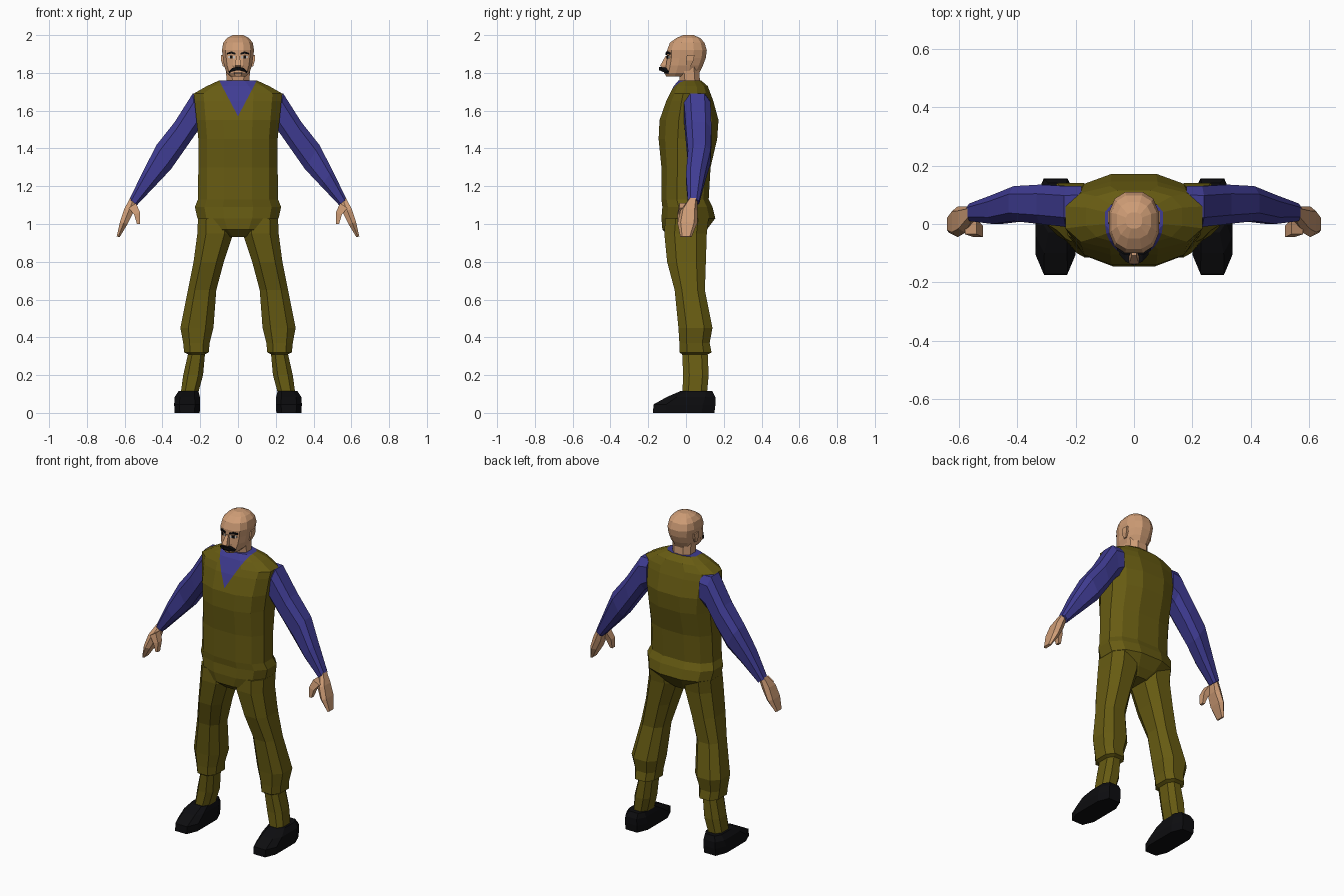
import bpy, bmesh, math
from mathutils import Vector


def material(name, rgb):
    m = bpy.data.materials.new(name)
    m.diffuse_color = (*rgb, 1)
    return m


OLIVE = material("olive_cloth", (0.135, 0.105, 0.006))
BLUE = material("blue_shirt", (0.05, 0.045, 0.29))
SKIN = material("skin", (0.62, 0.335, 0.18))
BLACK = material("black", (0.004, 0.004, 0.005))
WHITE = material("eye_white", (0.6, 0.55, 0.5))


def loft(name, rings, mats, n=8, p=0.8, side=1, edit=None):
    """Skin rings (xa, za, xb, zb, y0, y1): a-b spans the ring in xz, y0-y1 its depth."""
    bm = bmesh.new()
    loops = []

    def soft(t):
        t /= math.cos(math.pi / n)
        return math.copysign(min(1, abs(t)) ** p, t)

    for xa, za, xb, zb, y0, y1 in rings:
        loop = []
        for i in range(n):
            a = 2 * math.pi * (i + 0.5) / n
            u, v = soft(math.cos(a)), soft(math.sin(a))
            loop.append(bm.verts.new((side * ((xa + xb) / 2 + u * (xb - xa) / 2),
                                      (y0 + y1) / 2 + v * (y1 - y0) / 2,
                                      (za + zb) / 2 + u * (zb - za) / 2)))
        loops.append(loop)
    for lo, hi in zip(loops, loops[1:]):
        for i in range(n):
            j = (i + 1) % n
            bm.faces.new((lo[i], lo[j], hi[j], hi[i]))
    bm.faces.new(loops[0])
    bm.faces.new(loops[-1])
    bmesh.ops.recalc_face_normals(bm, faces=bm.faces)
    if edit:
        edit(bm)
    me = bpy.data.meshes.new(name)
    bm.to_mesh(me)
    bm.free()
    for m in mats:
        me.materials.append(m)
    ob = bpy.data.objects.new(name, me)
    bpy.context.collection.objects.link(ob)
    return ob


def level(rows):
    """Centred horizontal rings from (z, half width, y0, y1)."""
    return [(-w, z, w, z, y0, y1) for z, w, y0, y1 in rows]


def flat(rows):
    """Off-centre horizontal rings from (z, x0, x1, y0, y1)."""
    return [(x0, z, x1, z, y0, y1) for z, x0, x1, y0, y1 in rows]


# Vest with a V neck cut into its front
V_LOW, V_SLOPE = 1.57, 0.1 / 0.19


def cut_v_neck(bm):
    for s in (1, -1):
        faces = [f for f in bm.faces if f.calc_center_median().y < 0.02
                 and f.calc_center_median().z > 1.56]
        geom = faces + list({e for f in faces for e in f.edges}) \
            + list({v for f in faces for v in f.verts})
        bmesh.ops.bisect_plane(bm, geom=geom, plane_co=(0, 0, V_LOW),
                               plane_no=Vector((s, 0, -V_SLOPE)).normalized())
    for f in bm.faces:
        c = f.calc_center_median()
        in_v = c.y < 0.03 and abs(c.x) < V_SLOPE * (c.z - V_LOW)
        f.material_index = int(in_v or c.z > 1.755)


loft("vest", level([
    (0.93, 0.07, -0.08, 0.07), (0.97, 0.16, -0.125, 0.11),
    (1.03, 0.215, -0.13, 0.155), (1.09, 0.228, -0.125, 0.14),
    (1.13, 0.212, -0.13, 0.12), (1.30, 0.21, -0.13, 0.13),
    (1.45, 0.21, -0.145, 0.165), (1.55, 0.22, -0.14, 0.172),
    (1.65, 0.23, -0.105, 0.145), (1.69, 0.235, -0.085, 0.13),
    (1.73, 0.165, -0.065, 0.115), (1.76, 0.10, -0.04, 0.08)]),
    [OLIVE, BLUE], n=12, edit=cut_v_neck)

# Neck and head
loft("neck", level([(1.73, 0.06, -0.03, 0.075), (1.83, 0.064, -0.04, 0.07)]), [SKIN])
loft("head", level([
    (1.78, 0.04, -0.105, 0.03), (1.80, 0.06, -0.113, 0.07),
    (1.84, 0.074, -0.105, 0.09), (1.88, 0.08, -0.10, 0.105),
    (1.92, 0.085, -0.10, 0.11), (1.96, 0.078, -0.085, 0.098),
    (1.985, 0.058, -0.05, 0.075), (2.0, 0.028, -0.015, 0.04)]), [SKIN], n=12)
loft("nose", level([(1.825, 0.014, -0.122, -0.09), (1.838, 0.017, -0.137, -0.09),
                    (1.89, 0.008, -0.108, -0.09)]), [SKIN], n=4)
loft("mouth", level([(1.797, 0.02, -0.117, -0.108), (1.801, 0.02, -0.117, -0.108)]),
     [BLACK], n=4)

for side, tag in ((1, "left"), (-1, "right")):
    def part(name, rings, mat, n=8, p=0.8):
        loft(f"{tag}_{name}", rings, [mat], n, p, side)

    # Face details
    part("moustache", [(0, 1.832, 0, 1.814, -0.142, -0.105),
                       (0.03, 1.826, 0.03, 1.808, -0.128, -0.095),
                       (0.05, 1.808, 0.046, 1.798, -0.105, -0.08)], BLACK, 4)
    part("eyebrow", [(0.014, 1.906, 0.014, 1.896, -0.108, -0.098),
                     (0.035, 1.914, 0.035, 1.902, -0.104, -0.095),
                     (0.058, 1.906, 0.058, 1.898, -0.090, -0.080)], BLACK, 4)
    part("eye", [(0.017, 1.890, 0.017, 1.876, -0.104, -0.097),
                 (0.053, 1.890, 0.053, 1.878, -0.090, -0.082)], WHITE, 4)
    part("pupil", [(0.028, 1.891, 0.028, 1.877, -0.104, -0.098),
                   (0.042, 1.891, 0.042, 1.877, -0.099, -0.091)], BLACK, 4)
    part("ear", flat([(1.835, 0.065, 0.08, 0.005, 0.025),
                      (1.865, 0.07, 0.089, 0.0, 0.04),
                      (1.895, 0.07, 0.090, 0.005, 0.045)]), SKIN, 4)

    # Sleeve
    part("sleeve", [(0.18, 1.69, 0.18, 1.52, 0, 0.13),
                    (0.24, 1.69, 0.215, 1.49, -0.01, 0.13),
                    (0.335, 1.54, 0.285, 1.39, 0.0, 0.135),
                    (0.43, 1.42, 0.355, 1.29, 0.01, 0.13),
                    (0.50, 1.285, 0.44, 1.20, 0.0, 0.10),
                    (0.575, 1.13, 0.535, 1.10, 0.01, 0.07)], BLUE, 8, 0.7)

    # Hand and thumb
    part("hand", [(0.57, 1.14, 0.54, 1.115, 0.015, 0.06),
                  (0.602, 1.08, 0.555, 1.06, -0.03, 0.06),
                  (0.625, 1.01, 0.585, 1.00, -0.045, 0.06),
                  (0.642, 0.935, 0.627, 0.93, -0.03, 0.03)], SKIN, 6, 0.7)
    part("thumb", [(0.58, 1.085, 0.54, 1.11, -0.035, 0.015),
                   (0.55, 1.05, 0.518, 1.06, -0.045, -0.005),
                   (0.535, 1.0, 0.52, 1.0, -0.045, -0.02)], SKIN, 4)

    # Trouser leg: baggy to below the knee, then a narrow lower leg
    part("trouser_leg", flat([
        (1.03, 0.03, 0.212, -0.11, 0.12), (0.95, 0.025, 0.215, -0.115, 0.11),
        (0.80, 0.075, 0.235, -0.10, 0.105), (0.65, 0.115, 0.265, -0.06, 0.10),
        (0.45, 0.13, 0.305, -0.04, 0.14), (0.37, 0.15, 0.29, -0.035, 0.125),
        (0.32, 0.155, 0.285, -0.035, 0.135), (0.31, 0.175, 0.265, -0.02, 0.115),
        (0.20, 0.185, 0.29, -0.015, 0.12), (0.09, 0.215, 0.305, -0.02, 0.11)]),
        OLIVE, 8, 0.75)

    # Shoe
    part("shoe", flat([
        (0.0, 0.203, 0.335, -0.175, 0.15), (0.045, 0.20, 0.338, -0.172, 0.156),
        (0.085, 0.202, 0.335, -0.10, 0.155), (0.115, 0.21, 0.315, -0.03, 0.14)]),
        BLACK, 8, 0.6)
